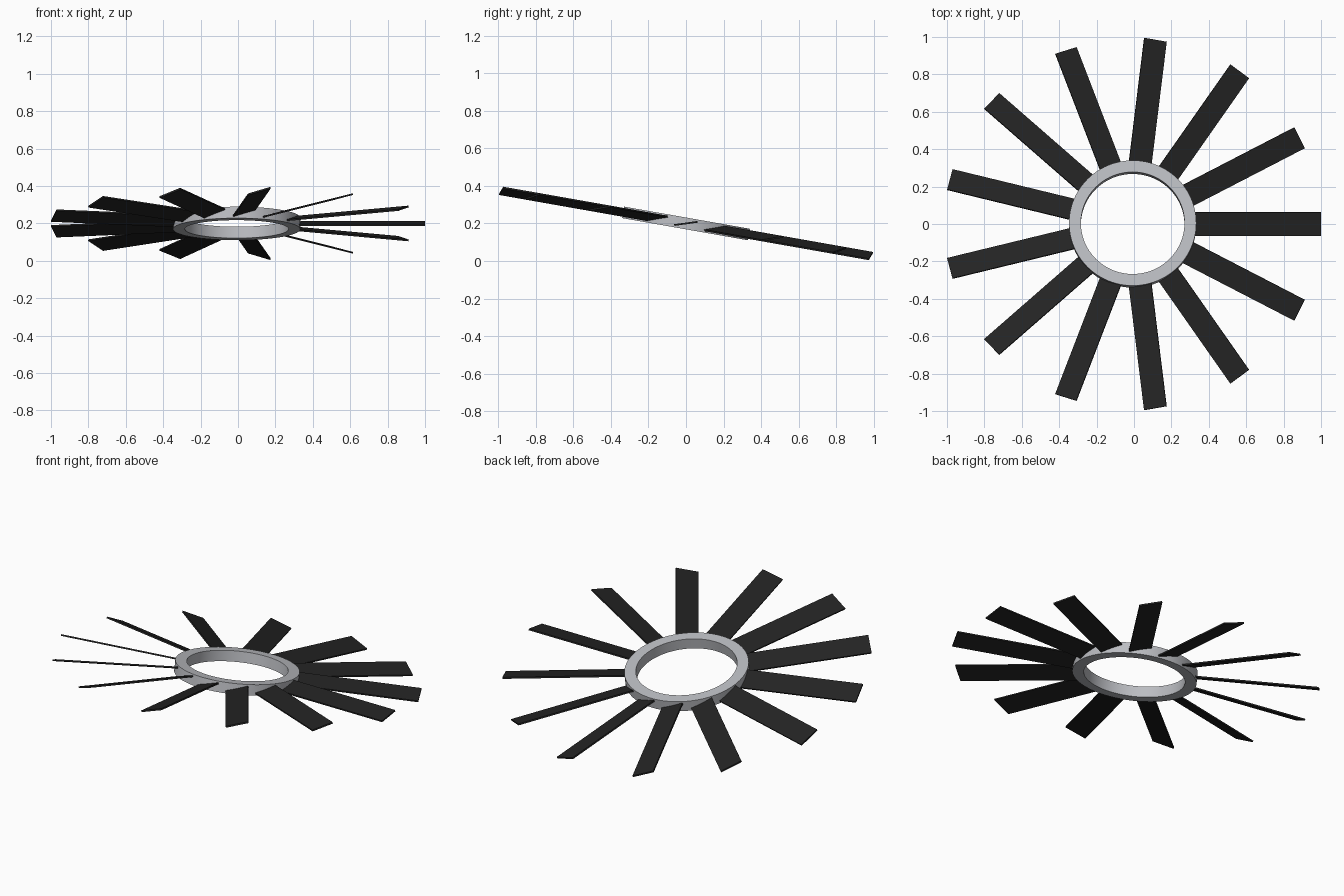
import bpy, bmesh, math
from mathutils import Matrix

if "Cube" in bpy.data.objects:
    bpy.data.objects.remove(bpy.data.objects["Cube"])

COUNT = 13
TILT = Matrix.Translation((-0.007, 0, 0.2)) @ Matrix.Rotation(math.radians(-10), 4, 'X')
PITCH = math.radians(17.8)


def material(name, color):
    m = bpy.data.materials.new(name)
    m.diffuse_color = (*color, 1)
    m.use_nodes = True
    m.node_tree.nodes["Principled BSDF"].inputs["Base Color"].default_value = m.diffuse_color
    return m


def add_object(name, bm, mat):
    bmesh.ops.recalc_face_normals(bm, faces=bm.faces)
    me = bpy.data.meshes.new(name)
    bm.to_mesh(me)
    bm.free()
    me.materials.append(mat)
    ob = bpy.data.objects.new(name, me)
    bpy.context.collection.objects.link(ob)
    return ob


grey = material("light grey metal", (0.50, 0.51, 0.54))
black = material("matte black", (0.017, 0.017, 0.017))

# Hub ring: rectangular section spun around the axis
bm = bmesh.new()
section = [(0.277, -0.031), (0.34, -0.031), (0.34, 0.031), (0.277, 0.031)]
N = 96
loops = []
for i in range(N):
    a = 2 * math.pi * i / N
    loops.append([bm.verts.new((r * math.cos(a), r * math.sin(a), z)) for r, z in section])
for i in range(N):
    p, q = loops[i], loops[(i + 1) % N]
    for j in range(4):
        k = (j + 1) % 4
        bm.faces.new((p[j], q[j], q[k], p[k]))
ring = add_object("hub_ring", bm, grey)
ring.matrix_world = TILT
bpy.context.view_layer.objects.active = ring
ring.select_set(True)
bpy.ops.object.shade_smooth_by_angle(angle=math.radians(30))

# Pitched flat blades around the ring
R0, R1, WIDTH, THICK = 0.295, 1.007, 0.126, 0.009
for i in range(COUNT):
    bm = bmesh.new()
    bmesh.ops.create_cube(bm, size=1, matrix=Matrix.Translation(((R0 + R1) / 2, 0, 0))
                          @ Matrix.Diagonal((R1 - R0, WIDTH, THICK, 1)))
    blade = add_object(f"blade_{i + 1}", bm, black)
    blade.matrix_world = (TILT @ Matrix.Rotation(2 * math.pi * i / COUNT, 4, 'Z')
                          @ Matrix.Rotation(PITCH, 4, 'X'))
